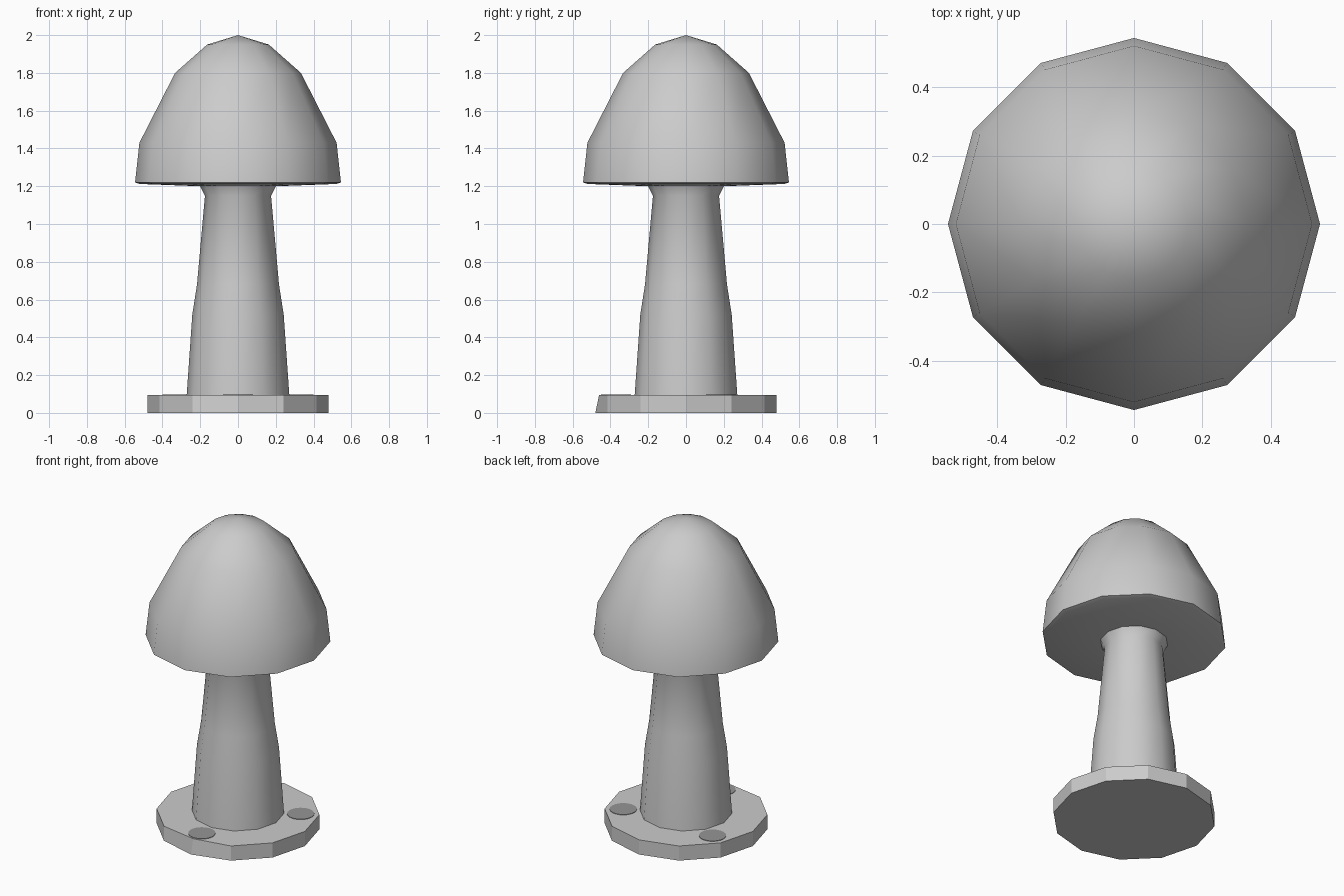
import bpy, bmesh
from math import sin, cos, pi, radians

if "Cube" in bpy.data.objects:
    bpy.data.objects.remove(bpy.data.objects["Cube"])

SIDES = 12


def lathe(name, profile, smooth=True, sides=SIDES, centre=(0, 0)):
    """Spin a (radius, z) profile, bottom to top, into a closed solid."""
    bm = bmesh.new()
    rings = []
    for r, z in profile:
        n = 1 if r == 0 else sides
        rings.append([bm.verts.new((centre[0] + r * cos(2 * pi * i / sides),
                                    centre[1] + r * sin(2 * pi * i / sides), z))
                      for i in range(n)])
    for lo, hi in zip(rings, rings[1:]):
        for i in range(sides):
            j = (i + 1) % sides
            if len(lo) == 1:
                bm.faces.new((lo[0], hi[j], hi[i]))
            elif len(hi) == 1:
                bm.faces.new((lo[i], lo[j], hi[0]))
            else:
                bm.faces.new((lo[i], lo[j], hi[j], hi[i]))
    if len(rings[0]) > 1:
        bm.faces.new(rings[0][::-1])
    if len(rings[-1]) > 1:
        bm.faces.new(rings[-1])
    mesh = bpy.data.meshes.new(name)
    bm.to_mesh(mesh)
    bm.free()
    ob = bpy.data.objects.new(name, mesh)
    bpy.context.collection.objects.link(ob)
    if smooth:
        bpy.ops.object.select_all(action='DESELECT')
        ob.select_set(True)
        bpy.context.view_layer.objects.active = ob
        bpy.ops.object.shade_smooth_by_angle(angle=radians(35))
    return ob


# Base plate, with its front top corner pulled in slightly
base = lathe("base_plate", [(0.48, 0), (0.48, 0.095)], smooth=False)
for v in base.data.vertices:
    if v.co.z > 0.05 and v.co.y < -0.47:
        v.co.y = -0.46

# Tapered post with a flared neck
lathe("post", [(0.272, 0.09), (0.242, 0.52), (0.217, 0.68),
               (0.175, 1.15), (0.205, 1.21)])

# Domed cap with a shallow sloping underside
lathe("cap", [(0, 1.195), (0.2, 1.2), (0.52, 1.212), (0.545, 1.22),
              (0.522, 1.43), (0.333, 1.80), (0.163, 1.95), (0, 2.0)])

# Three flush bolt discs on the base plate
dark = bpy.data.materials.new("dark_grey")
dark.diffuse_color = (0.3, 0.3, 0.3, 1)
dark.use_nodes = True
dark.node_tree.nodes["Principled BSDF"].inputs["Base Color"].default_value = dark.diffuse_color
for k, deg in enumerate((30, 150, 270)):
    a = radians(deg)
    disc = lathe(f"bolt_disc_{k + 1}", [(0.08, 0.09), (0.08, 0.098)],
                 smooth=False, sides=20, centre=(0.37 * cos(a), 0.37 * sin(a)))
    disc.data.materials.append(dark)
